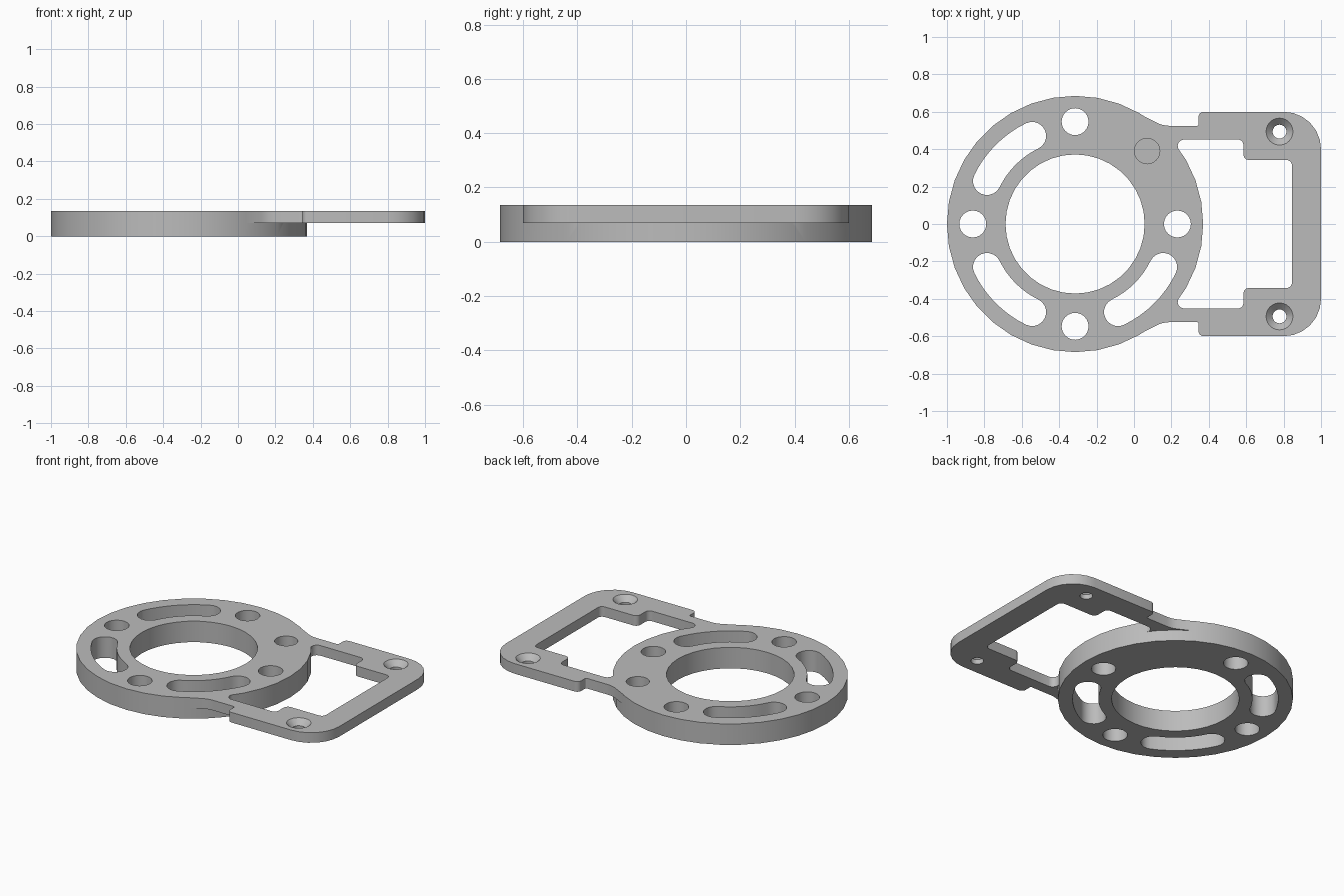
import bpy, bmesh
from math import sin, cos, radians, pi
from mathutils import Vector

if "Cube" in bpy.data.objects:
    bpy.data.objects.remove(bpy.data.objects["Cube"], do_unlink=True)

THICK, PLATE_Z = 0.135, 0.07
CX, R_OUT, R_IN = -0.315, 0.685, 0.372
BOLT_R, SLOT_R, SLOT_W = 0.547, 0.524, 0.075

grey = bpy.data.materials.new("machined grey")
grey.use_nodes = True
COLOUR = (0.5, 0.5, 0.5, 1)
grey.diffuse_color = COLOUR
grey.node_tree.nodes["Principled BSDF"].inputs["Base Color"].default_value = COLOUR


def polar(r, deg, cx=CX, cy=0.0):
    return (cx + r * cos(radians(deg)), cy + r * sin(radians(deg)))


def circle(cx, cy, r, n=24):
    return [polar(r, 360 * i / n, cx, cy) for i in range(n)]


def arc(r, a, b, n, cx=CX, cy=0.0):
    return [polar(r, a + (b - a) * i / n, cx, cy) for i in range(n + 1)]


def mirrored(half):
    """Close a +y half outline with its -y reflection; items are (x, y, corner radius)."""
    return half + [(x, -y, r) for x, y, r in reversed(half)]


def rounded(corners, steps=6):
    """Fillet every corner that has a radius."""
    out = []
    for i, (x, y, r) in enumerate(corners):
        p = Vector((x, y))
        if r == 0:
            out.append(p)
            continue
        a = (Vector(corners[i - 1][:2]) - p).normalized()
        b = (Vector(corners[(i + 1) % len(corners)][:2]) - p).normalized()
        half = a.angle(b) / 2
        centre = p + (a + b).normalized() * (r / sin(half))
        reach = (r / sin(half)) * cos(half)
        start, end = p + a * reach - centre, p + b * reach - centre
        sweep = pi - 2 * half
        for k in range(steps + 1):
            t = k / steps
            out.append(centre + (start * sin((1 - t) * sweep) + end * sin(t * sweep)) / sin(sweep))
    return out


def loft(bm, low, high, z0, z1):
    """Closed solid between two outlines with equal point counts."""
    lo = [bm.verts.new((p[0], p[1], z0)) for p in low]
    hi = [bm.verts.new((p[0], p[1], z1)) for p in high]
    bm.faces.new(lo)
    bm.faces.new(hi)
    for i in range(len(lo)):
        j = (i + 1) % len(lo)
        bm.faces.new((lo[i], lo[j], hi[j], hi[i]))


def make(name, solids):
    bm = bmesh.new()
    for solid in solids:
        loft(bm, *solid)
    bmesh.ops.recalc_face_normals(bm, faces=bm.faces)
    mesh = bpy.data.meshes.new(name)
    bm.to_mesh(mesh)
    bm.free()
    mesh.materials.append(grey)
    obj = bpy.data.objects.new(name, mesh)
    bpy.context.collection.objects.link(obj)
    return obj


def combine(target, other, operation):
    mod = target.modifiers.new(operation.title(), 'BOOLEAN')
    mod.operation, mod.solver, mod.object = operation, 'EXACT', other
    bpy.ops.object.select_all(action='DESELECT')
    bpy.context.view_layer.objects.active = target
    target.select_set(True)
    bpy.ops.object.modifier_apply(modifier=mod.name)
    bpy.data.objects.remove(other, do_unlink=True)


def through(outline, z0=-0.1, z1=0.3):
    return (outline, outline, z0, z1)


def slot(mid):
    a, b = mid - 19, mid + 19
    return (arc(SLOT_R + SLOT_W, a, b, 8)
            + arc(SLOT_W, b, b + 180, 10, *polar(SLOT_R, b))[1:-1]
            + arc(SLOT_R - SLOT_W, b, a, 8)
            + arc(SLOT_W, a + 180, a + 360, 10, *polar(SLOT_R, a))[1:-1])


# Thin bracket frame with necks running into the ring
frame_edge = mirrored([(-0.1, 0.5, 0), (0.0, 0.604, 0), (0.155, 0.525, 0.15),
                       (0.345, 0.525, 0.008), (0.345, 0.6, 0.028), (1.0, 0.6, 0.2)])
frame = rounded(frame_edge)
bracket = make("bracket_plate", [(frame, frame, PLATE_Z, THICK)])

# Window in the frame, its inner side following the ring
curve = [(*polar(0.682, a), 0) for a in (6, 15, 24, 33)]
window = rounded(mirrored(curve + [(0.2, 0.452, 0.036), (0.585, 0.452, 0.03),
                                   (0.585, 0.342, 0.03), (0.845, 0.342, 0.03)]))
combine(bracket, make("window_cutter", [through(window)]), 'DIFFERENCE')

# Thick ring joined to the bracket
disc = circle(CX, 0, R_OUT, 36)
body = make("mounting_ring", [(disc, disc, 0, THICK)])
combine(body, bracket, 'UNION')

# Centre bore, bolt holes, curved slots, blind hole
cuts = [through(circle(CX, 0, R_IN, 36))]
cuts += [through(circle(*polar(BOLT_R, a), 0.072)) for a in (0, 90, 180, 270)]
cuts += [through(slot(a)) for a in (135, 225, 315)]
cuts.append(through(circle(0.07, 0.39, 0.068), 0.04))
combine(body, make("hole_cutter", cuts), 'DIFFERENCE')

# Countersunk screw holes
x, y = 0.778, 0.494
combine(body, make("screw_cutter", [through(circle(x, s * y, 0.037)) for s in (-1, 1)]), 'DIFFERENCE')
combine(body, make("countersink_cutter",
                   [(circle(x, s * y, 0.034), circle(x, s * y, 0.082), 0.097, THICK + 0.01)
                    for s in (-1, 1)]), 'DIFFERENCE')

body.name = "ring_and_bracket"
bpy.ops.object.select_all(action='DESELECT')
body.select_set(True)
bpy.context.view_layer.objects.active = body
bpy.ops.object.shade_smooth_by_angle(angle=radians(30))
